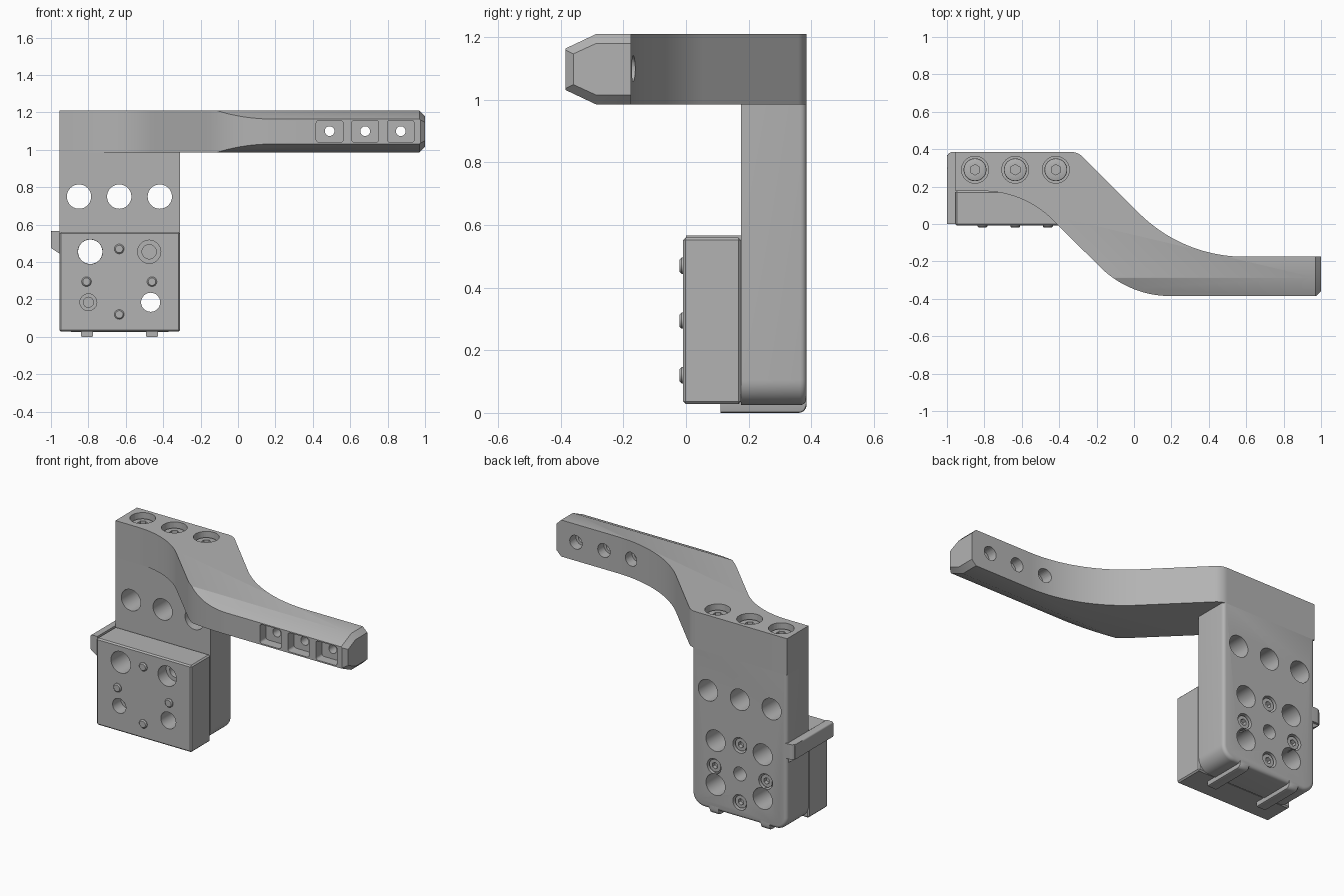
import bpy, bmesh, math
from mathutils import Vector, Matrix

if "Cube" in bpy.data.objects:
    bpy.data.objects.remove(bpy.data.objects["Cube"])

grey = bpy.data.materials.new("machined_grey")
grey.use_nodes = True
colour = (0.45, 0.45, 0.45, 1)
grey.diffuse_color = colour
grey.node_tree.nodes["Principled BSDF"].inputs["Base Color"].default_value = colour


def add(name, bm):
    bmesh.ops.recalc_face_normals(bm, faces=bm.faces)
    mesh = bpy.data.meshes.new(name)
    bm.to_mesh(mesh)
    bm.free()
    obj = bpy.data.objects.new(name, mesh)
    bpy.context.collection.objects.link(obj)
    mesh.materials.append(grey)
    return obj


def outline(corners, steps=20):
    """Closed polygon; a corner (a, b, r) is rounded with radius r."""
    pts = []
    for i, c in enumerate(corners):
        p = Vector(c[:2])
        if len(c) == 2:
            pts.append(p)
            continue
        u = (Vector(corners[i - 1][:2]) - p).normalized()
        v = (Vector(corners[(i + 1) % len(corners)][:2]) - p).normalized()
        half = u.angle(v) / 2
        centre = p + (u + v).normalized() * c[2] / math.sin(half)
        a = p + u * c[2] / math.tan(half) - centre
        b = p + v * c[2] / math.tan(half) - centre
        turn = a.angle(b)
        for k in range(steps + 1):
            t = k / steps
            pts.append(centre + (a * math.sin((1 - t) * turn) + b * math.sin(t * turn)) / math.sin(turn))
    return pts


def prism(corners, axis, lo, hi, steps=20):
    """Extrude an outline along one axis, from lo to hi."""
    place = {"x": lambda p, d: (d, p.x, p.y), "y": lambda p, d: (p.x, d, p.y),
             "z": lambda p, d: (p.x, p.y, d)}[axis]
    bm = bmesh.new()
    face = bm.faces.new([bm.verts.new(place(p, lo)) for p in outline(corners, steps)])
    ext = bmesh.ops.extrude_face_region(bm, geom=[face])["geom"]
    move = Vector(place(Vector((0, 0)), hi - lo))
    bmesh.ops.translate(bm, vec=move, verts=[e for e in ext if isinstance(e, bmesh.types.BMVert)])
    return bm


def rod(axis, a, b, r, lo, hi, sides=40):
    """Cylinder along y at (x, z) or along z at (x, y)."""
    bm = bmesh.new()
    m = Matrix.Translation((a, b, (lo + hi) / 2))
    if axis == "y":
        m = Matrix.Translation((a, (lo + hi) / 2, b)) @ Matrix.Rotation(math.pi / 2, 4, "X")
    bmesh.ops.create_cone(bm, cap_ends=True, segments=sides, radius1=r, radius2=r,
                          depth=hi - lo, matrix=m)
    return bm


def finish(obj, cutters=(), operation="DIFFERENCE"):
    """Apply booleans, remove the cutters and shade by angle."""
    tools = [add("cutter", c) for c in cutters]
    for t in tools:
        t.hide_render = True
        mod = obj.modifiers.new("cut", "BOOLEAN")
        mod.object, mod.operation, mod.solver = t, operation, "EXACT"
    deps = bpy.context.evaluated_depsgraph_get()
    obj.data = bpy.data.meshes.new_from_object(obj.evaluated_get(deps))
    obj.modifiers.clear()
    for t in tools:
        bpy.data.objects.remove(t)
    bpy.ops.object.select_all(action="DESELECT")
    obj.select_set(True)
    bpy.context.view_layer.objects.active = obj
    bpy.ops.object.shade_smooth_by_angle(angle=math.radians(30))


def bevel(bm, width, segments=1, pick=lambda e: True):
    bmesh.ops.bevel(bm, geom=[e for e in bm.edges if pick(e)], offset=width,
                    segments=segments, profile=0.5, affect="EDGES")


X0, X1, FRONT, BACK, BEND, TOP = -0.955, -0.31, 0.176, 0.385, 0.986, 1.21
COLS = (-0.85, -0.635, -0.418)
SCREWS = ((-0.635, 0.47), (-0.81, 0.295), (-0.46, 0.295), (-0.635, 0.12))

# Cranked arm: curved plan, trimmed to a chamfered section with a tapered tip
arm = add("arm", prism([(X0, FRONT), (-0.59, FRONT, 0.53), (-0.025, -BACK, 0.53), (1.1, -BACK),
                        (1.1, -0.175), (0.26, -0.175, 0.8), (-0.30, BACK, 0.09), (X0, BACK)],
                       "z", 0.9, 1.3, 28))
hull = bmesh.new()
for x, inset in ((-1.2, 0), (0.97, 0), (1, 0.03)):
    for y, h in ((0.5, 0.112), (-0.288, 0.112), (-0.39, 0.064)):
        for s in (-1, 1):
            dy = inset if y < -0.3 else 0
            dz = inset if y > -0.3 else inset / 2
            hull.verts.new((x, y + dy, (TOP + BEND) / 2 + s * (h - dz)))
bmesh.ops.convex_hull(hull, input=hull.verts)
finish(arm, [hull], "INTERSECT")
cuts = []
for x in (0.49, 0.68, 0.87):
    w = 0.072
    cuts += [prism([(x - w, 1.04, 0.015), (x + w, 1.04, 0.015), (x + w, 1.157, 0.015),
                    (x - w, 1.157, 0.015)], "y", -0.5, -0.325, 6),
             rod("y", x, 1.1, 0.026, -0.5, 0.1), rod("y", x, 1.1, 0.042, -0.235, 0.1)]
cuts += [rod("z", x, 0.29, 0.072, 1.12, 1.3) for x in COLS]
finish(arm, cuts)

# Upright plate with rounded lower corners and a rounded back rim
bm = prism([(X0, BEND), (X0, 0.025, 0.08), (X1, 0.025, 0.08), (X1, BEND)], "y", FRONT, BACK, 12)
bevel(bm, 0.02, 4, lambda e: all(v.co.y > 0.38 for v in e.verts)
      and not all(v.co.z > 0.98 for v in e.verts))
plate = add("upright_plate", bm)
cuts = [rod("y", x, 0.75, 0.065, 0, 0.5) for x in COLS]
cuts += [rod("y", x, z, 0.065, 0, 0.5) for x in (-0.79, -0.47) for z in (0.455, 0.185)]
cuts += [rod("y", -0.635, 0.295, 0.042, 0, 0.5)]
cuts += [rod("y", x, z, 0.047, 0.34, 0.5) for x, z in SCREWS]
finish(plate, cuts)

# Front block with through holes and stepped blind holes
bm = prism([(X0, 0.028), (X1, 0.028), (X1, 0.56), (X0, 0.56)], "y", -0.009, FRONT)
bevel(bm, 0.008)
block = add("front_block", bm)
finish(block, [rod("y", -0.79, 0.455, 0.066, -0.1, 0.3), rod("y", -0.467, 0.185, 0.051, -0.1, 0.3),
               rod("y", -0.475, 0.455, 0.062, -0.1, 0.07), rod("y", -0.475, 0.455, 0.038, -0.1, 0.14),
               rod("y", -0.80, 0.185, 0.045, -0.1, 0.07), rod("y", -0.80, 0.185, 0.027, -0.1, 0.14)])

# Side clip with two small holes in its outer face
clip = add("side_clip", prism([(-1, 0.475, 0.01), (-0.955, 0.445), (-0.955, 0.566),
                               (-1, 0.566, 0.01)], "y", 0, 0.37, 5))
cuts = []
for y in (0.045, 0.115):
    bm = rod("z", 0, 0, 0.014, -0.03, 0.03, 20)
    bm.transform(Matrix.Translation((-1, y, 0.52)) @ Matrix.Rotation(math.pi / 2, 4, "Y"))
    cuts.append(bm)
finish(clip, cuts)
heel = add("clip_heel", prism([(-1, 0.3), (-0.93, 0.3), (-0.93, BACK), (-1, BACK, 0.03)],
                              "z", 0.475, 0.566, 8))
finish(heel)

# Locating ribs under the plate
for i, x in enumerate((-0.807, -0.46)):
    bm = prism([(0.11, 0), (BACK, 0, 0.025), (BACK, 0.05), (0.11, 0.05)], "x", x - 0.033, x + 0.033, 6)
    bevel(bm, 0.008, 2, lambda e: all(v.co.z < 0.03 for v in e.verts)
          and abs(e.verts[0].co.x - e.verts[1].co.x) < 0.001)
    finish(add(f"bottom_rib_{i + 1}", bm))

# Socket-head bolts in the top of the arm
for i, x in enumerate(COLS):
    bm = rod("z", x, 0.29, 0.061, 1.11, 1.18)
    bevel(bm, 0.006, 2, lambda e: all(v.co.z > 1.17 for v in e.verts))
    finish(add(f"top_bolt_{i + 1}", bm), [rod("z", x, 0.29, 0.028, 1.145, 1.3, 6)])

# Screws: socket heads in the back, chamfered ends through the block
for i, (x, z) in enumerate(SCREWS):
    finish(add(f"back_screw_{i + 1}", rod("y", x, z, 0.038, 0.33, 0.375)),
           [rod("y", x, z, 0.02, 0.35, 0.5, 6)])
    bm = rod("y", x, z, 0.026, -0.02, 0.02, 32)
    bevel(bm, 0.006, 1, lambda e: all(v.co.y < -0.015 for v in e.verts))
    finish(add(f"screw_end_{i + 1}", bm))
